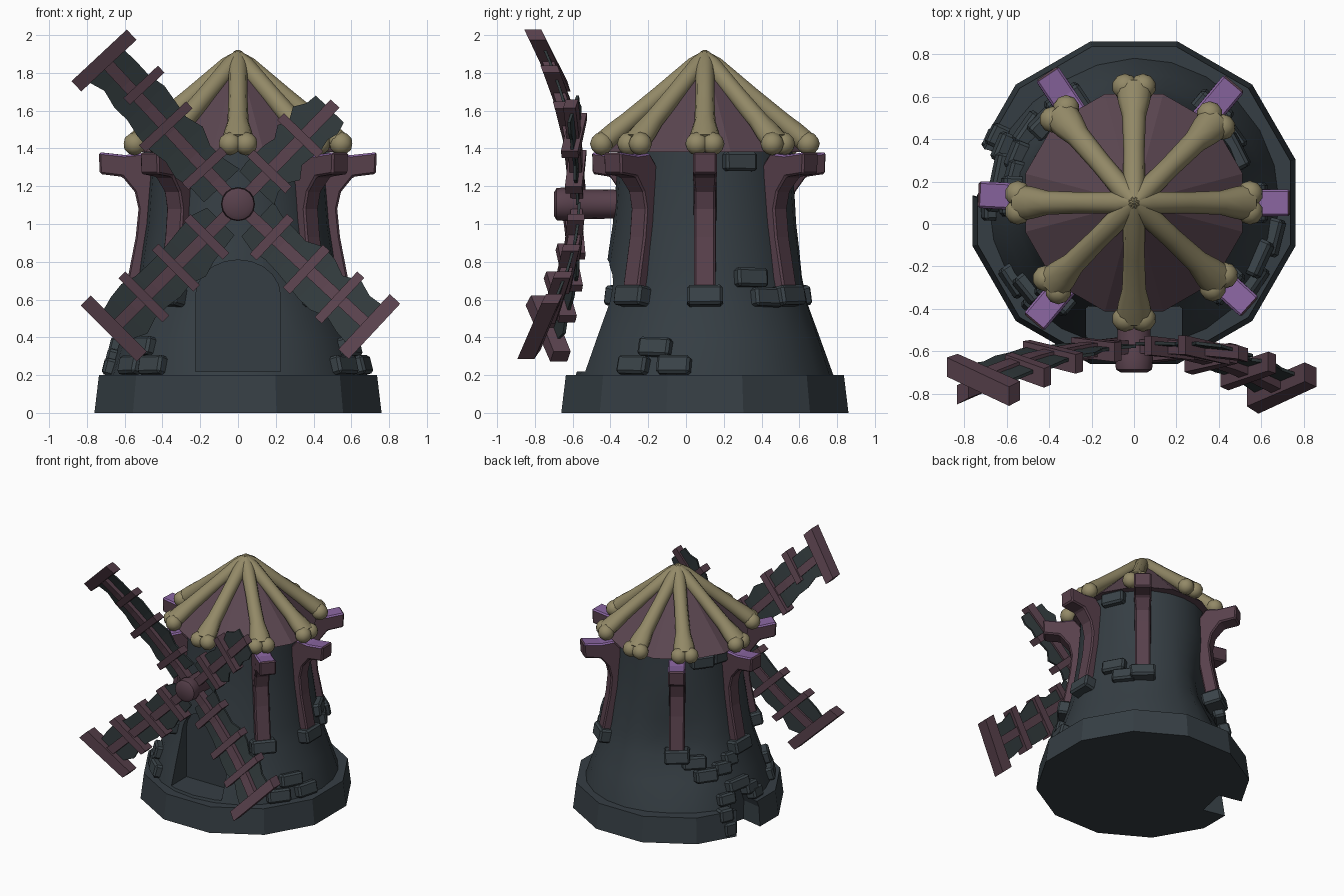
import bpy, bmesh, math, random
from mathutils import Vector, Matrix

if "Cube" in bpy.data.objects:
    bpy.data.objects.remove(bpy.data.objects["Cube"])

random.seed(4)
CY = 0.1  # tower axis sits at y = 0.1


def mat(name, rgb):
    m = bpy.data.materials.new(name)
    m.diffuse_color = (*rgb, 1)
    m.use_nodes = True
    m.node_tree.nodes["Principled BSDF"].inputs["Base Color"].default_value = m.diffuse_color
    return m


STONE = mat("dark stone", (0.036, 0.048, 0.057))
BRICK = mat("brick stone", (0.042, 0.056, 0.065))
WOOD = mat("wood", (0.098, 0.052, 0.072))
ROOF = mat("roof", (0.105, 0.062, 0.082))
PURPLE = mat("purple wood end", (0.25, 0.13, 0.35))
BONE = mat("bone", (0.29, 0.25, 0.135))
CLOTH = mat("sail cloth", (0.030, 0.041, 0.044))


def obj(name, bm, mats, smooth=None, bevel=0):
    bmesh.ops.recalc_face_normals(bm, faces=bm.faces)
    me = bpy.data.meshes.new(name)
    bm.to_mesh(me)
    bm.free()
    o = bpy.data.objects.new(name, me)
    bpy.context.collection.objects.link(o)
    for m in mats:
        me.materials.append(m)
    if bevel:
        b = o.modifiers.new("bevel", 'BEVEL')
        b.width, b.segments = bevel, 1
    if smooth:
        smooth_obj(o, smooth)
    return o


def smooth_obj(o, angle):
    bpy.ops.object.select_all(action='DESELECT')
    o.select_set(True)
    bpy.context.view_layer.objects.active = o
    bpy.ops.object.shade_smooth_by_angle(angle=math.radians(angle))


def loft(bm, rings):
    """Skin a list of closed point rings and cap both ends."""
    vs = [[bm.verts.new(p) for p in r] for r in rings]
    n = len(vs[0])
    for a, b in zip(vs, vs[1:]):
        for i in range(n):
            bm.faces.new((a[i], a[(i + 1) % n], b[(i + 1) % n], b[i]))
    bm.faces.new(vs[0][::-1])
    bm.faces.new(vs[-1])


def polar(r, az, z):
    return Vector((r * math.cos(az), CY + r * math.sin(az), z))


def ring(r, z, n, off=0.0, dent=False):
    pts = []
    for i in range(n):
        az = 2 * math.pi * (i + off) / n
        d = 0
        if dent:  # caved-in wall at the back left
            d = 0.1 * math.exp(-((math.degrees(az) - 120) / 22) ** 2 - ((z - 0.62) / 0.33) ** 2)
        pts.append(polar(r - d, az, z))
    return pts


PROFILE = [(0.69, 0.15), (0.68, 0.2), (0.615, 0.4), (0.555, 0.58), (0.525, 0.72),
           (0.505, 0.87), (0.485, 1.0), (0.475, 1.13), (0.465, 1.25), (0.46, 1.39)]


def wall_r(z):
    for (r0, z0), (r1, z1) in zip(PROFILE, PROFILE[1:]):
        if z <= z1:
            return r0 + (r1 - r0) * max(0, (z - z0) / (z1 - z0))
    return PROFILE[-1][0]


def prism(name, pts, a, b, m):
    """Closed outline (u, z) extruded along local y from a to b, placed by matrix m."""
    bm = bmesh.new()
    loft(bm, [[m @ Vector((u, d, z)) for u, z in pts] for d in (a, b)])
    o = obj(name, bm, [STONE])
    o.hide_render = True
    return o


# stone foot and tower wall
bm = bmesh.new()
loft(bm, [ring(0.787, 0, 12, 0.5), ring(0.762, 0.2, 12, 0.5)])
base = obj("stone_base", bm, [STONE])
bm = bmesh.new()
loft(bm, [ring(r * 1.005, z, 24, 0, True) for r, z in PROFILE])
tower = obj("tower_wall", bm, [STONE])

# arched door recess and broken notch
arch = [(-0.225, 0.22), (0.225, 0.22)] + [
    (0.225 * math.cos(t * math.pi / 10), 0.62 + 0.19 * math.sin(t * math.pi / 10)) for t in range(11)]
door_cut = prism("door_cutter", arch, -1.0, -0.34, Matrix())
notch_m = Matrix.Translation((0, CY, 0)) @ Matrix.Rotation(math.radians(168 - 90), 4, 'Z')
notch_cut = prism("notch_cutter", [(-0.12, -0.1), (0.13, -0.1), (0.1, 0.2), (0.04, 0.31), (-0.08, 0.3), (-0.13, 0.15)],
                  0.57, 1.0, notch_m)
for o, cuts in ((tower, (door_cut, notch_cut)), (base, (notch_cut,))):
    bpy.context.view_layer.objects.active = o
    for c in cuts:
        b = o.modifiers.new("cut", 'BOOLEAN')
        b.object, b.operation, b.solver = c, 'DIFFERENCE', 'EXACT'
        bpy.ops.object.modifier_apply(modifier=b.name)
for c in (door_cut, notch_cut):
    bpy.data.objects.remove(c)
smooth_obj(tower, 40)

# roof cone
bm = bmesh.new()
loft(bm, [ring(0.53, 1.38, 12, 0.5), ring(0.02, 1.87, 12, 0.5)])
obj("roof_cone", bm, [ROOF])

# bones laid over the roof
for az in (0, 45, 90, 130, 180, 225, 270, 317):
    a = math.radians(az)
    p0, p1 = polar(0.0, a, 1.885), polar(0.54, a, 1.43)
    side = Vector((-math.sin(a), math.cos(a), 0))
    axis = (p1 - p0).normalized()
    up = axis.cross(side)
    bm = bmesh.new()
    loft(bm, [[p0.lerp(p1, t) + side * w * math.cos(k * math.pi / 5) + up * h * math.sin(k * math.pi / 5)
               for k in range(10)]
              for t, w, h in ((-0.03, 0.03, 0.03), (0.1, 0.052, 0.05), (0.45, 0.05, 0.05), (0.75, 0.056, 0.054),
                              (0.88, 0.075, 0.06), (1.0, 0.085, 0.06))])
    for s in (-1, 1):  # twin knuckles
        bmesh.ops.create_icosphere(bm, subdivisions=2, radius=0.062,
                                   matrix=Matrix.Translation(p1 + side * 0.042 * s + axis * 0.008))
    obj("roof_bone", bm, [BONE], smooth=60)


# bricks pressed into the wall
def brick(az, z, w=0.18, h=0.1, r=None, depth=0.09):
    az = math.radians(az)
    slope = math.atan2(wall_r(z - 0.05) - wall_r(z + 0.05), 0.1)
    m = (Matrix.Translation(polar((r or wall_r(z)) + 0.002, az, z)) @ Matrix.Rotation(az, 4, 'Z')
         @ Matrix.Rotation(-slope * 0.8, 4, 'Y') @ Matrix.Rotation(random.uniform(-0.04, 0.04), 4, 'X')
         @ Matrix.Diagonal((depth, w, h, 1)))
    bm = bmesh.new()
    bmesh.ops.create_cube(bm, size=1, matrix=m)
    obj("brick", bm, [BRICK], bevel=0.014)


for spec in ((-34, 0.25), (-24, 0.345), (-14, 0.25), (27, 0.715), (36, 0.61), (23, 1.33),
             (213, 0.25, 0.16), (228, 0.25, 0.16), (219, 0.35, 0.15),
             (137, 0.56), (145, 0.46, 0.17), (158, 0.49, 0.14), (166, 0.54, 0.12),
             (147, 1.33), (165, 1.34, 0.14)):
    brick(*spec)
# bricks framing the notch
for spec in ((156, 0.06, 0.1, 0.11, 0.72), (154, 0.17, 0.11, 0.1, 0.71), (157, 0.27, 0.14, 0.09),
             (168, 0.35, 0.2, 0.09), (178, 0.29, 0.13, 0.09), (182, 0.24, 0.12, 0.09)):
    brick(*spec)

# curved wooden brackets with a footing brick
POST = [(0.60, 0.62), (0.575, 0.75), (0.54, 0.93), (0.525, 1.08), (0.545, 1.17), (0.61, 1.25), (0.73, 1.265),
        (0.735, 1.38), (0.60, 1.365), (0.50, 1.375), (0.44, 1.3), (0.44, 0.95), (0.50, 0.62)]
for az in (0, 50, 124, 177, 230, 318):
    a = math.radians(az)
    side = Vector((-math.sin(a), math.cos(a), 0))
    bm = bmesh.new()
    loft(bm, [[polar(r, a, z) + side * w * (1 if z > 1.2 else 0.9) for r, z in POST] for w in (-0.063, 0.063)])
    bm.normal_update()
    bmesh.ops.recalc_face_normals(bm, faces=bm.faces)
    for f in bm.faces:
        if f.normal.z > 0.9 and f.calc_center_median().z > 1.33:
            f.material_index = 1
    obj("wall_bracket", bm, [WOOD, PURPLE], bevel=0.01)
    brick(az, 0.615, 0.19, 0.105, depth=0.15)

# windmill hub and axle
bm = bmesh.new()
loft(bm, [[Vector((r * math.cos(k * math.pi / 8), y, 1.105 + r * math.sin(k * math.pi / 8))) for k in range(16)]
          for r, y in ((0.06, -0.7), (0.085, -0.685), (0.09, -0.63), (0.08, -0.6), (0.075, -0.3))])
obj("sail_hub", bm, [WOOD], smooth=40)


# sails: angle, spine length, forward bend, bars (distance, low side, high side, width)
def sail(angle, length, bend, bars, cloth_end):
    a = math.radians(angle)
    d, n = Vector((math.cos(a), 0, math.sin(a))), Vector((-math.sin(a), 0, math.cos(a)))

    def P(s, t, o):
        return Vector((0, -0.575 - bend * s * s + 0.32 * t * s + o, 1.105)) + d * s + n * t

    def slab(bm, stations, o0, o1):
        loft(bm, [[P(s, lo, o0), P(s, hi, o0), P(s, hi, o1), P(s, lo, o1)] for s, lo, hi in stations])

    bm = bmesh.new()
    slab(bm, [(length * k / 6, -0.032, 0.032) for k in range(7)], -0.035, 0.03)
    for s, lo, hi, w in bars:
        slab(bm, [(s - w / 2, lo, hi), (s + w / 2, lo, hi)], -0.05, 0.04)
    obj("sail_frame", bm, [WOOD])
    # ragged cloth
    bm = bmesh.new()
    k = 9
    slab(bm, [(s, -random.uniform(0.1, 0.15), random.uniform(0.1, 0.15))
              for s in (0.13 + (cloth_end - 0.13) * i / k for i in range(k + 1))], 0.0, 0.015)
    obj("sail_cloth", bm, [CLOTH])


sail(133, 1.04, 0.14, ((0.26, -0.14, 0.14, 0.05), (0.56, -0.17, 0.17, 0.05), (0.8, -0.19, 0.06, 0.05),
                       (1.04, -0.2, 0.2, 0.075)), 1.02)
sail(225, 0.93, 0.17, ((0.24, -0.14, 0.15, 0.05), (0.47, -0.15, 0.16, 0.05), (0.7, -0.17, 0.16, 0.05),
                       (0.93, -0.21, 0.21, 0.075)), 0.91)
sail(-43, 0.95, 0.21, ((0.25, -0.15, 0.14, 0.05), (0.5, -0.16, 0.15, 0.05), (0.73, -0.16, 0.17, 0.05),
                       (0.95, -0.2, 0.2, 0.075)), 0.93)
sail(46, 0.74, 0.06, ((0.24, -0.14, 0.14, 0.05), (0.49, -0.13, 0.16, 0.05)), 0.7)
